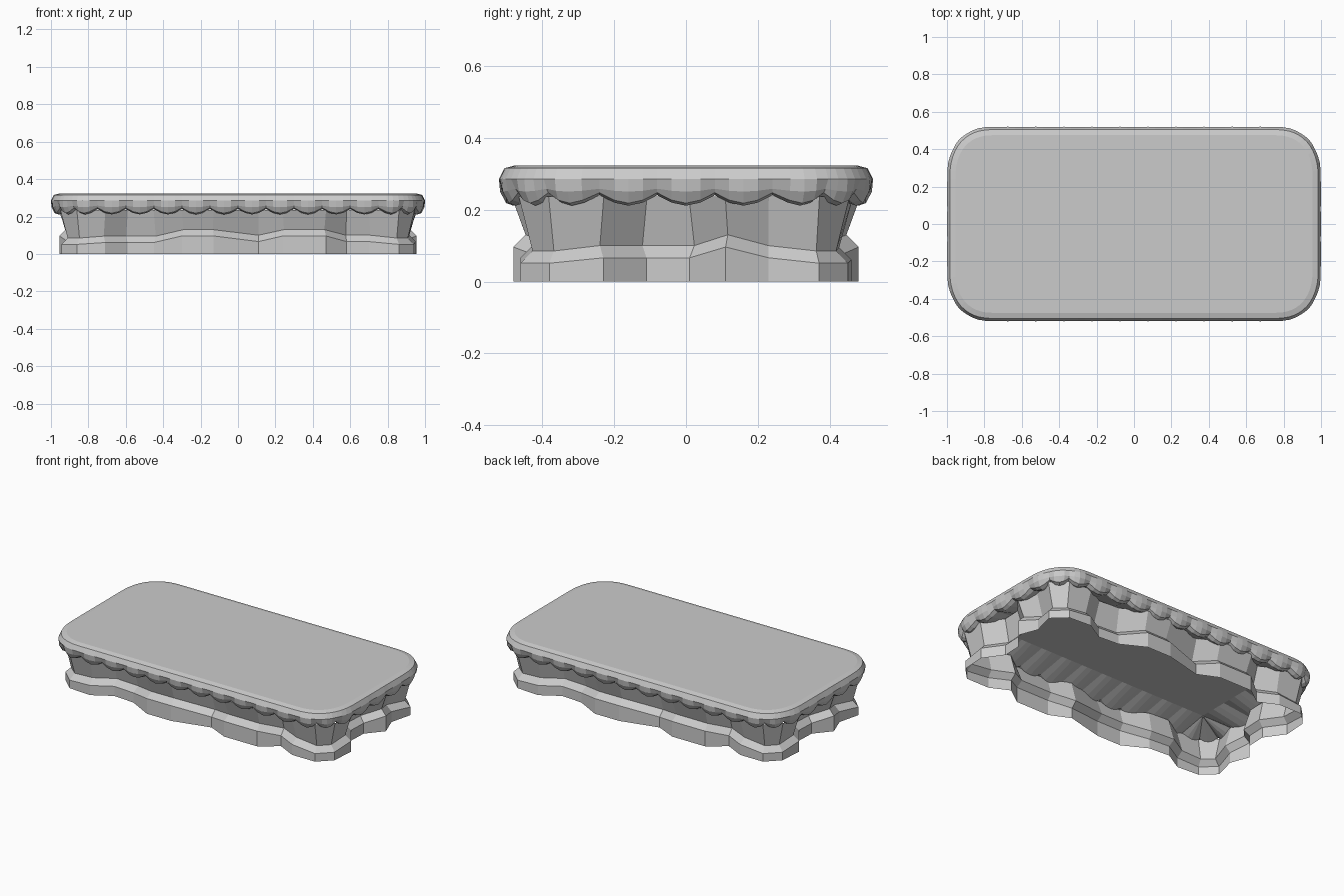
import bpy, bmesh
from math import sin, cos, pi, copysign
from mathutils import Vector

if "Cube" in bpy.data.objects:
    bpy.data.objects.remove(bpy.data.objects["Cube"])

def make_object(name, rings, cap_first=False, cap_last=False):
    """Skin closed rings of points into a flat-shaded shell."""
    bm = bmesh.new()
    vr = [[bm.verts.new(p) for p in ring] for ring in rings]
    n = len(vr[0])
    for a, b in zip(vr, vr[1:]):
        for i in range(n):
            j = (i + 1) % n
            bm.faces.new((a[i], a[j], b[j], b[i]))
    if cap_first:
        bm.faces.new(list(reversed(vr[0])))
    if cap_last:
        bm.faces.new(vr[-1])
    bmesh.ops.remove_doubles(bm, verts=bm.verts, dist=0.0005)
    bmesh.ops.recalc_face_normals(bm, faces=bm.faces)
    me = bpy.data.meshes.new(name)
    bm.to_mesh(me)
    bm.free()
    ob = bpy.data.objects.new(name, me)
    bpy.context.collection.objects.link(ob)
    return ob

def soft(c):
    """Slightly squared-off (superellipse) corner component."""
    return copysign(abs(c) ** 0.84, c) if abs(c) > 1e-6 else 0.0

# scalloped top slab: core rectangle, corner radii, samples per lobe
CX, CY, RX, RY, SUB = 0.75, 0.24, 0.25, 0.28, 4
corners = [(CX, -CY), (CX, CY), (-CX, CY), (-CX, -CY)]
path = []                                   # (core point, outward direction, bulge)
for k, (x, y) in enumerate(corners):
    a0 = (k - 1) * pi / 2
    for i in range(3 * SUB):                # three lobes round each corner
        a = a0 + pi / 2 * i / (3 * SUB)
        path.append((x, y, soft(cos(a)), soft(sin(a)), sin(pi * (i % SUB) / SUB)))
    nx, ny = corners[(k + 1) % 4]
    lobes = 3 if k % 2 == 0 else 10
    a = a0 + pi / 2
    for i in range(lobes * SUB):            # lobes along each straight side
        t = i / (lobes * SUB)
        path.append((x + (nx - x) * t, y + (ny - y) * t, soft(cos(a)), soft(sin(a)),
                     sin(pi * (i % SUB) / SUB)))

# cross-sections (inset, height) at a cusp and at the middle of a lobe
cusp = [(0.045, 0.323), (0.015, 0.315), (0.002, 0.285), (0.016, 0.258), (0.024, 0.247), (0.05, 0.24)]
lobe = [(0.045, 0.323), (0.015, 0.315), (0.0, 0.285), (0.003, 0.25), (0.02, 0.218), (0.04, 0.211)]
rings = []
for (d0, z0), (d1, z1) in zip(cusp, lobe):
    rings.append([(x + u * (RX - d0 - (d1 - d0) * b), y + v * (RY - d0 - (d1 - d0) * b),
                   z0 + (z1 - z0) * b) for x, y, u, v, b in path])
rings.append([(x, y * 1.18, 0.275) for x, y, u, v, b in path])   # recessed underside
make_object("scalloped_top", rings, True, True)

# wavy plinth: half outline (x, y, band height), repeated by a half turn
half = [(-0.86, -0.45, 0.085), (-0.71, -0.46, 0.095), (-0.59, -0.39, 0.095),
        (-0.45, -0.40, 0.095), (-0.30, -0.48, 0.13), (-0.13, -0.48, 0.13),
        (0.11, -0.42, 0.10), (0.24, -0.48, 0.13), (0.47, -0.48, 0.13),
        (0.58, -0.40, 0.10), (0.70, -0.46, 0.10), (0.86, -0.46, 0.085),
        (0.94, -0.38, 0.085), (0.95, -0.23, 0.10), (0.865, -0.11, 0.10),
        (0.87, 0.01, 0.10), (0.955, 0.11, 0.13), (0.91, 0.23, 0.10),
        (0.945, 0.37, 0.085)]
outline = half + [(-x, -y, z) for x, y, z in half]

def inset(i, d):
    """Outline point i moved inwards by d along its own normal."""
    p = Vector(outline[i][:2])
    t = Vector(outline[(i + 1) % len(outline)][:2]) - Vector(outline[i - 1][:2])
    t.normalize()
    return p.x - t.y * d, p.y + t.x * d

N = range(len(outline))
plinth = [[(*inset(i, 0), 0) for i in N],
          [(*inset(i, 0), outline[i][2] - 0.034) for i in N],
          [(*inset(i, 0.035), outline[i][2]) for i in N],
          [(*inset(i, -0.005), 0.236) for i in N]]
make_object("wavy_plinth", plinth)
